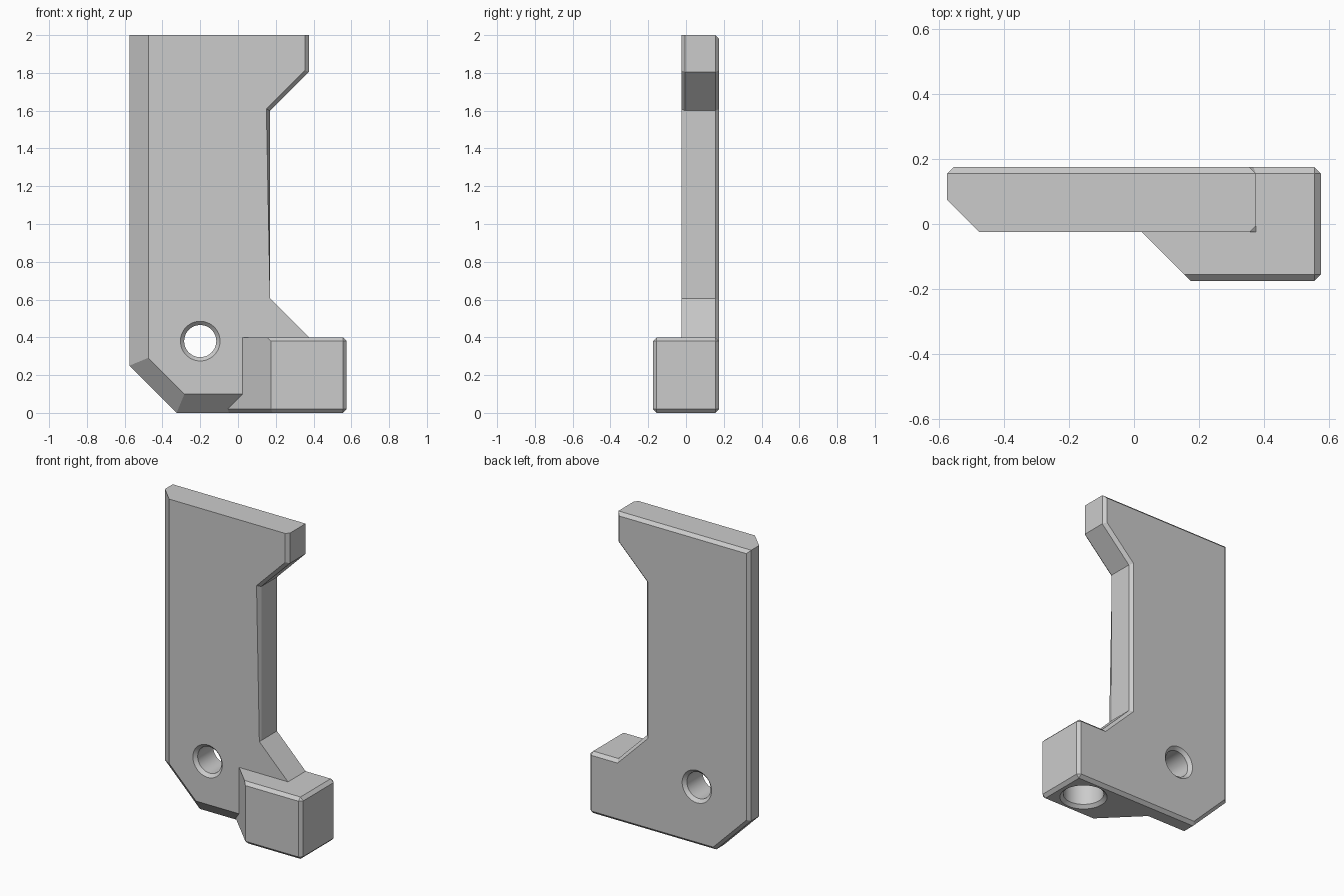
import bpy, bmesh
from mathutils import Matrix, Vector

cube = bpy.data.objects.get("Cube")
if cube:
    bpy.data.objects.remove(cube, do_unlink=True)

FRONT, BACK = -0.025, 0.175
CHAMFER = 0.02

grey = bpy.data.materials.new("plain grey")
grey.use_nodes = True
colour = (0.6, 0.6, 0.6, 1)
grey.diffuse_color = colour
grey.node_tree.nodes["Principled BSDF"].inputs["Base Color"].default_value = colour


def make_object(name, bm):
    bmesh.ops.recalc_face_normals(bm, faces=bm.faces)
    mesh = bpy.data.meshes.new(name)
    bm.to_mesh(mesh)
    bm.free()
    mesh.materials.append(grey)
    obj = bpy.data.objects.new(name, mesh)
    bpy.context.collection.objects.link(obj)
    return obj


def prism(points, sweep):
    bm = bmesh.new()
    face = bm.faces.new([bm.verts.new(p) for p in points])
    new = bmesh.ops.extrude_face_region(bm, geom=[face])["geom"]
    verts = [v for v in new if isinstance(v, bmesh.types.BMVert)]
    bmesh.ops.translate(bm, verts=verts, vec=sweep)
    bmesh.ops.recalc_face_normals(bm, faces=bm.faces)
    return bm


def chamfer(bm, width, rule):
    """Bevel every edge whose midpoint and direction satisfy the rule."""
    edges = []
    for e in bm.edges:
        a, b = (v.co for v in e.verts)
        if rule((a + b) / 2, (b - a).normalized()):
            edges.append(e)
    bmesh.ops.bevel(bm, geom=edges, offset=width, offset_type='OFFSET',
                    segments=1, profile=0.5, affect='EDGES', clamp_overlap=False)


def round_cutter(name, profile, matrix):
    """Stack of rings (radius, height) closed at both ends."""
    bm = bmesh.new()
    rings = []
    for radius, height in profile:
        ring = bmesh.ops.create_circle(bm, segments=48, radius=radius,
                                       matrix=Matrix.Translation((0, 0, height)))
        rings.append(ring["verts"])
    for low, high in zip(rings, rings[1:]):
        for i in range(len(low)):
            j = (i + 1) % len(low)
            bm.faces.new((low[i], low[j], high[j], high[i]))
    bm.faces.new(rings[0])
    bm.faces.new(rings[-1])
    bm.transform(matrix)
    return make_object(name, bm)


def combine(target, other, operation):
    mod = target.modifiers.new(operation.lower(), 'BOOLEAN')
    mod.operation = operation
    mod.solver = 'EXACT'
    mod.object = other
    bpy.context.view_layer.objects.active = target
    bpy.ops.object.modifier_apply(modifier=mod.name)
    bpy.data.objects.remove(other, do_unlink=True)


# Upright plate with a recessed side
outline = [(-0.575, 2), (0.375, 2), (0.375, 1.805), (0.17, 1.6), (0.17, 0.605),
           (0.435, 0.34), (0.435, 0), (-0.325, 0), (-0.575, 0.25)]
bm = prism([(x, FRONT, z) for x, z in outline], Vector((0, BACK - FRONT, 0)))


def on_front(m):
    return abs(m.y - FRONT) < 1e-4


chamfer(bm, 0.1, lambda m, d: on_front(m) and (m.z < 0.15 and m.x < 0.4
                                               or m.x < -0.5))
chamfer(bm, CHAMFER, lambda m, d: (abs(m.y - BACK) < 1e-4 and not (m.x > 0.4 and m.z < 0.4))
        or (on_front(m) and m.x > 0.1 and 0.7 < m.z < 1.95))
bracket = make_object("bracket_body", bm)

# Foot block with a slanted inner side
foot = [(0.175, -0.175), (0.575, -0.175), (0.575, BACK), (-0.175, BACK)]
bm = prism([(x, y, 0) for x, y in foot], Vector((0, 0, 0.4)))


def foot_rule(m, d):
    if abs(d.z) > 0.9:
        return m.x > 0.5
    slanted = abs(d.x) > 0.1 and abs(d.y) > 0.1
    return not slanted or m.z < 0.1


chamfer(bm, CHAMFER, foot_rule)
combine(bracket, make_object("foot_block", bm), 'UNION')

# Screw hole through the plate, countersunk on both faces
r, lip, mid, half = 0.085, 0.02, (FRONT + BACK) / 2, (BACK - FRONT) / 2
profile = [(r + 2 * lip, -half - lip), (r, lip - half),
           (r, half - lip), (r + 2 * lip, half + lip)]
turn = Matrix.Translation((-0.2, mid, 0.38)) @ Matrix.Rotation(1.5707963, 4, 'X')
combine(bracket, round_cutter("screw_hole", profile, turn), 'DIFFERENCE')

# Round pocket under the foot
profile = [(0.16, -lip), (0.12, lip), (0.12, 0.2)]
combine(bracket, round_cutter("foot_pocket", profile,
                              Matrix.Translation((0.39, 0, 0))), 'DIFFERENCE')

bpy.ops.object.select_all(action='DESELECT')
bracket.select_set(True)
bpy.context.view_layer.objects.active = bracket
bpy.ops.object.shade_smooth_by_angle(angle=0.35)
